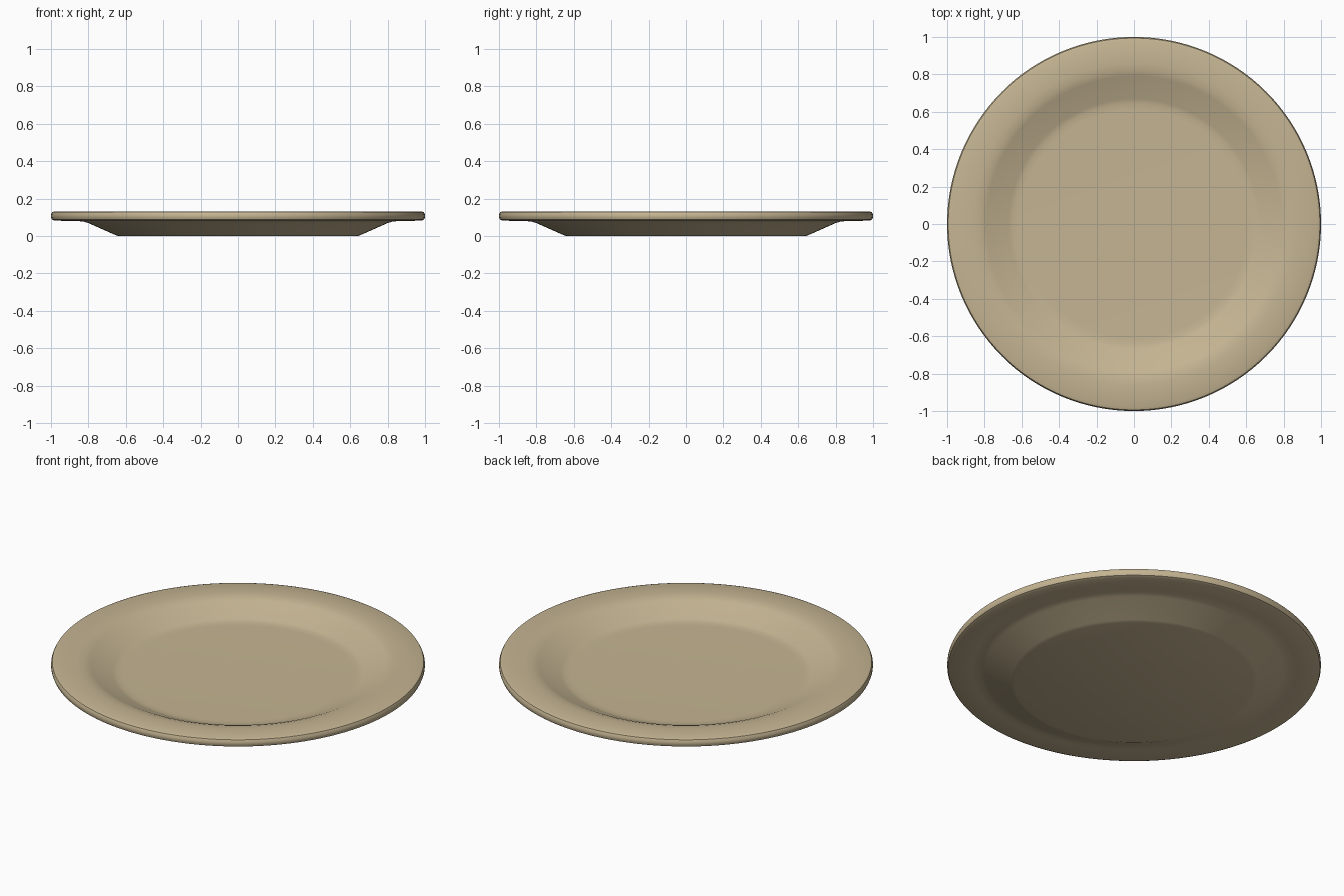
import bpy, bmesh, math

if "Cube" in bpy.data.objects:
    bpy.data.objects.remove(bpy.data.objects["Cube"])

# glaze colour
mat = bpy.data.materials.new("beige_glaze")
mat.diffuse_color = (0.56, 0.46, 0.29, 1)
mat.use_nodes = True
mat.node_tree.nodes["Principled BSDF"].inputs["Base Color"].default_value = mat.diffuse_color

# half section (radius, height) from underside centre to well centre
profile = [(0, 0), (0.64, 0), (0.66, 0.007), (0.80, 0.069), (0.83, 0.078), (0.87, 0.08),
           (0.982, 0.082), (0.995, 0.088), (1.0, 0.10), (1.0, 0.114), (0.994, 0.127),
           (0.98, 0.132), (0.86, 0.132), (0.82, 0.129), (0.79, 0.119),
           (0.67, 0.064), (0.645, 0.058), (0.61, 0.057), (0, 0.057)]

# spin the section into a closed plate
bm = bmesh.new()
verts = [bm.verts.new((r, 0, z)) for r, z in profile]
edges = [bm.edges.new(p) for p in zip(verts, verts[1:])]
bmesh.ops.spin(bm, geom=verts + edges, cent=(0, 0, 0), axis=(0, 0, 1),
               angle=2 * math.pi, steps=128)
bmesh.ops.remove_doubles(bm, verts=bm.verts, dist=1e-4)
bmesh.ops.recalc_face_normals(bm, faces=bm.faces)

mesh = bpy.data.meshes.new("dinner_plate")
bm.to_mesh(mesh)
bm.free()
mesh.materials.append(mat)
plate = bpy.data.objects.new("dinner_plate", mesh)
bpy.context.collection.objects.link(plate)

# smooth shading
bpy.context.view_layer.objects.active = plate
plate.select_set(True)
bpy.ops.object.shade_smooth_by_angle(angle=math.radians(40))
